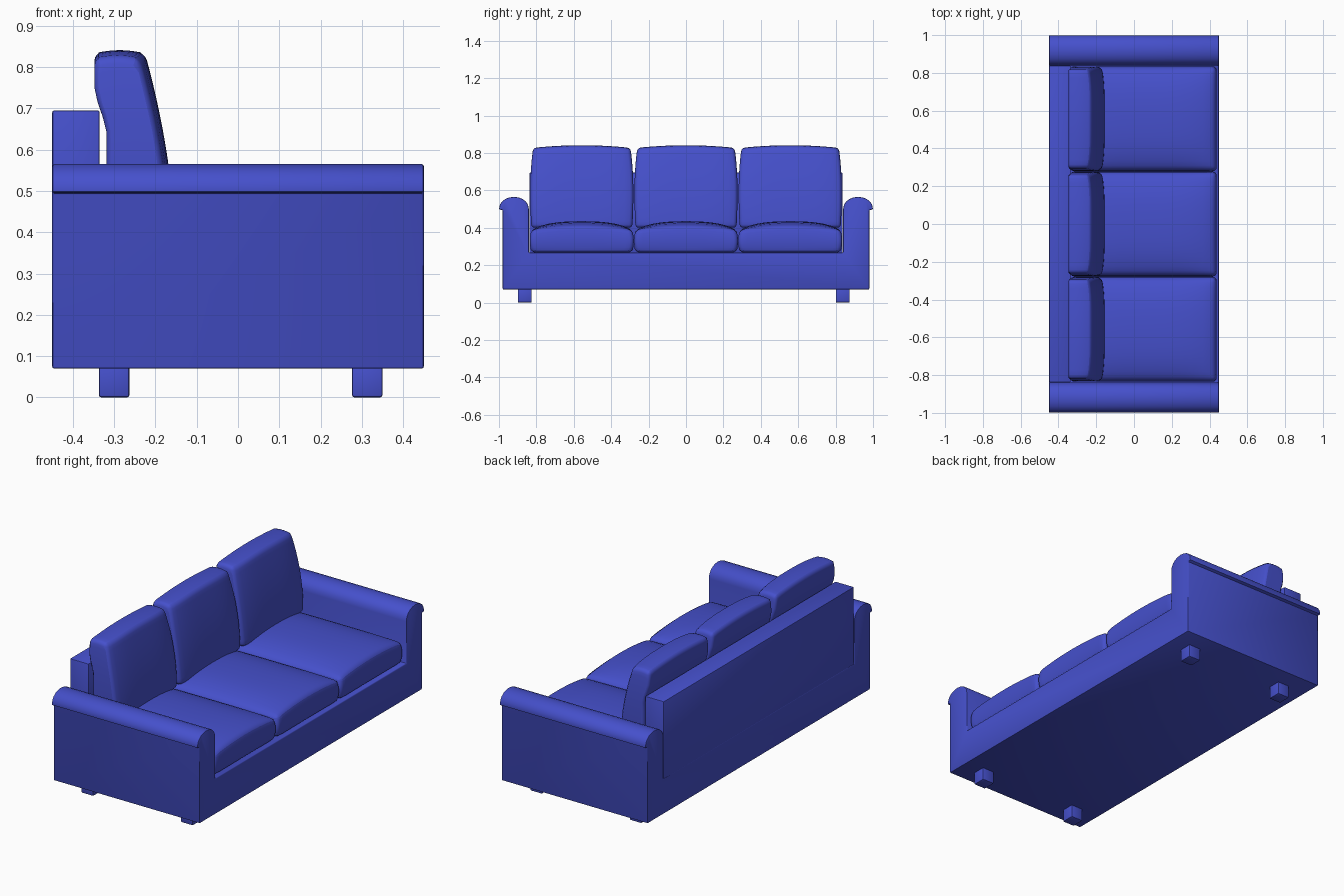
import bpy, bmesh, math
from mathutils import Vector

if "Cube" in bpy.data.objects:
    bpy.data.objects.remove(bpy.data.objects["Cube"])

fabric = bpy.data.materials.new("blue_fabric")
fabric.diffuse_color = (0.06, 0.08, 0.6, 1)
fabric.use_nodes = True
fabric.node_tree.nodes["Principled BSDF"].inputs["Base Color"].default_value = fabric.diffuse_color


def finish(name, bm, bevel, segments=2):
    """Round the hard edges, then turn the bmesh into a smooth-shaded object."""
    bmesh.ops.recalc_face_normals(bm, faces=bm.faces)
    hard = [e for e in bm.edges if e.calc_face_angle(0) > math.radians(50)]
    bmesh.ops.bevel(bm, geom=hard, offset=bevel, segments=segments,
                    profile=0.5, affect='EDGES')
    mesh = bpy.data.meshes.new(name)
    bm.to_mesh(mesh)
    bm.free()
    mesh.materials.append(fabric)
    obj = bpy.data.objects.new(name, mesh)
    bpy.context.collection.objects.link(obj)
    bpy.ops.object.select_all(action='DESELECT')
    obj.select_set(True)
    bpy.context.view_layer.objects.active = obj
    bpy.ops.object.shade_smooth_by_angle(angle=math.radians(35))
    return obj


def box(name, lo, hi, bevel):
    bm = bmesh.new()
    bmesh.ops.create_cube(bm, size=1)
    for v in bm.verts:
        v.co = Vector([l + (c + 0.5) * (h - l) for l, h, c in zip(lo, hi, v.co)])
    return finish(name, bm, bevel)


def cushion(name, shape, y, bevel):
    """Gridded cube, each point (-1..1) reshaped by a padding function."""
    bm = bmesh.new()
    bmesh.ops.create_cube(bm, size=2)
    bmesh.ops.subdivide_edges(bm, edges=bm.edges[:], cuts=11, use_grid_fill=True)
    for v in bm.verts:
        v.co = Vector(shape(*v.co)) + Vector((0, y, 0))
    return finish(name, bm, bevel, 3)


def seat_shape(u, v, w):
    top = 0.39 + 0.02 * (1 - v * v) + 0.025 * (1 - v**4) * (1 - u**4)
    x = 0.05 + u * (0.378 + 0.010 * (1 - w * w))
    y = v * (0.268 + 0.010 * (1 - w * w))
    return x, y, 0.267 + (w + 1) / 2 * (top - 0.267)


def back_shape(u, v, w):
    t = (w + 1) / 2
    s = min(max((t - 0.55) / 0.3, 0), 1)
    front = -0.155 - 0.07 * t**1.7 - 0.015 * v**4
    rear = -0.318 - 0.03 * s * s * (3 - 2 * s)
    x = rear + (u + 1) / 2 * (front - rear)
    y = v * (0.270 - 0.010 * t**4 + 0.006 * (1 - w * w))
    z = 0.40 + t * (0.427 + 0.014 * (1 - v * v) - 0.008 * u * u)
    return x, y, z


# U-shaped frame: base and both rolled arms as one profile run front to back
half = [(0.84, 0.267), (0.84, 0.50), (0.845, 0.523), (0.857, 0.541),
        (0.874, 0.554), (0.896, 0.562), (0.92, 0.565), (0.944, 0.562),
        (0.966, 0.554), (0.983, 0.541), (0.995, 0.523), (1.0, 0.497),
        (0.98, 0.495), (0.98, 0.07)]
profile = half + [(-y, z) for y, z in reversed(half)]
bm = bmesh.new()
face = bm.faces.new([bm.verts.new((-0.45, y, z)) for y, z in profile])
ext = bmesh.ops.extrude_face_region(bm, geom=[face])
bmesh.ops.translate(bm, vec=(0.9, 0, 0),
                    verts=[g for g in ext["geom"] if isinstance(g, bmesh.types.BMVert)])
finish("frame_and_arms", bm, 0.005)

# Backrest between the arms
box("backrest", (-0.45, -0.838, 0.262), (-0.335, 0.838, 0.695), 0.005)

# Three seat and three back cushions
for i, y in enumerate((-0.557, 0, 0.557), 1):
    cushion(f"seat_cushion_{i}", seat_shape, y, 0.022)
    cushion(f"back_cushion_{i}", back_shape, y, 0.018)

# Four short feet
for xn, x in (("rear", -0.30), ("front", 0.313)):
    for yn, y in (("right", -0.862), ("left", 0.838)):
        box(f"{xn}_{yn}_foot", (x - 0.037, y - 0.037, 0),
            (x + 0.037, y + 0.037, 0.08), 0.006)
